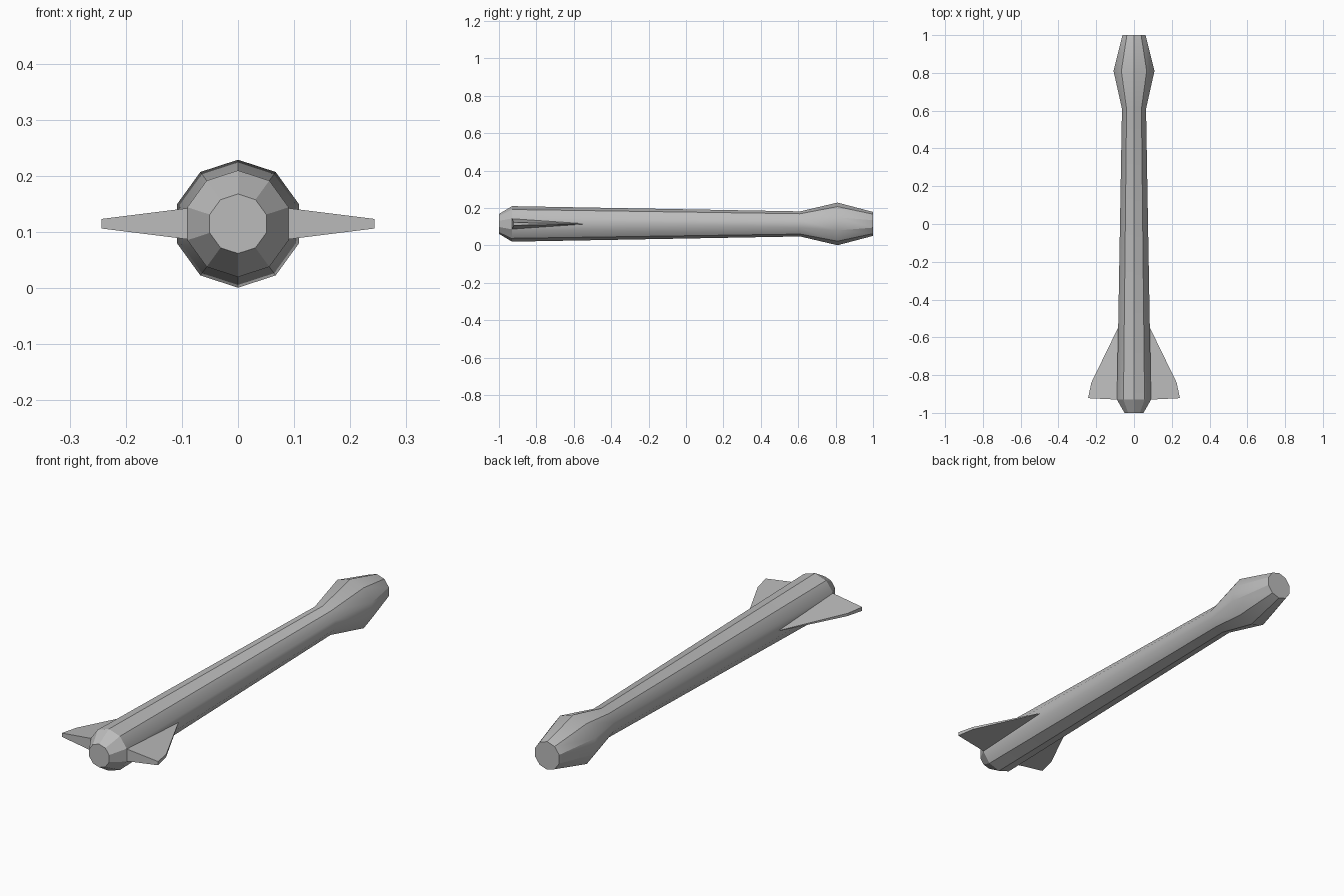
import bpy, bmesh
from math import sin, cos, pi, radians
from mathutils import Vector

cube = bpy.data.objects.get("Cube")
if cube:
    bpy.data.objects.remove(cube, do_unlink=True)

AXIS_Z = 0.115
SIDES = 10

# Single grey material
grey = bpy.data.materials.new("plain_grey")
grey.use_nodes = True
grey.diffuse_color = (0.5, 0.5, 0.5, 1)
grey.node_tree.nodes["Principled BSDF"].inputs["Base Color"].default_value = (0.5, 0.5, 0.5, 1)


def finish(bm, name):
    bmesh.ops.recalc_face_normals(bm, faces=bm.faces)
    mesh = bpy.data.meshes.new(name)
    bm.to_mesh(mesh)
    bm.free()
    mesh.materials.append(grey)
    obj = bpy.data.objects.new(name, mesh)
    bpy.context.collection.objects.link(obj)
    return obj


def make_body():
    # Ten-sided shaft: nose, long taper, flared tail (y, radius)
    profile = [(-1, 0.053), (-0.93, 0.095), (0.61, 0.067), (0.81, 0.114), (1, 0.064)]
    bm = bmesh.new()
    rings = []
    for y, r in profile:
        angles = [2 * pi * i / SIDES for i in range(SIDES)]
        rings.append([bm.verts.new((r * sin(a), y, AXIS_Z + r * cos(a))) for a in angles])
    for a, b in zip(rings, rings[1:]):
        for i in range(SIDES):
            j = (i + 1) % SIDES
            bm.faces.new((a[i], a[j], b[j], b[i]))
    bm.faces.new(rings[0])
    bm.faces.new(rings[-1])
    bmesh.ops.recalc_face_normals(bm, faces=bm.faces)
    # Smooth lengthwise bends and the flanks of the shaft, crisp ridges elsewhere
    for f in bm.faces:
        f.smooth = True
    for e in bm.edges:
        mid = (e.verts[0].co + e.verts[1].co) / 2
        lengthwise = abs(e.verts[0].co.y - e.verts[1].co.y) > 0.01
        flank = lengthwise and -0.9 < mid.y < 0.8 and abs(mid.x) > 2 * abs(mid.z - AXIS_Z)
        e.smooth = flank or e.calc_face_angle(0) < radians(30)
    return finish(bm, "body")


def make_fin(name, side):
    # Swept fin outline: (x, y, half thickness), thick along the trailing edge
    outline = [(0.08, -0.93, 0.029), (0.243, -0.922, 0.0085),
               (0.226, -0.84, 0.006), (0.07, -0.52, 0.001)]
    bm = bmesh.new()
    top = [bm.verts.new((side * x, y, AXIS_Z + t)) for x, y, t in outline]
    low = [bm.verts.new((side * x, y, AXIS_Z - t)) for x, y, t in outline]
    bm.faces.new(top)
    bm.faces.new(low)
    for i in range(len(outline)):
        j = (i + 1) % len(outline)
        bm.faces.new((top[i], top[j], low[j], low[i]))
    return finish(bm, name)


make_body()
make_fin("left_fin", 1)
make_fin("right_fin", -1)
